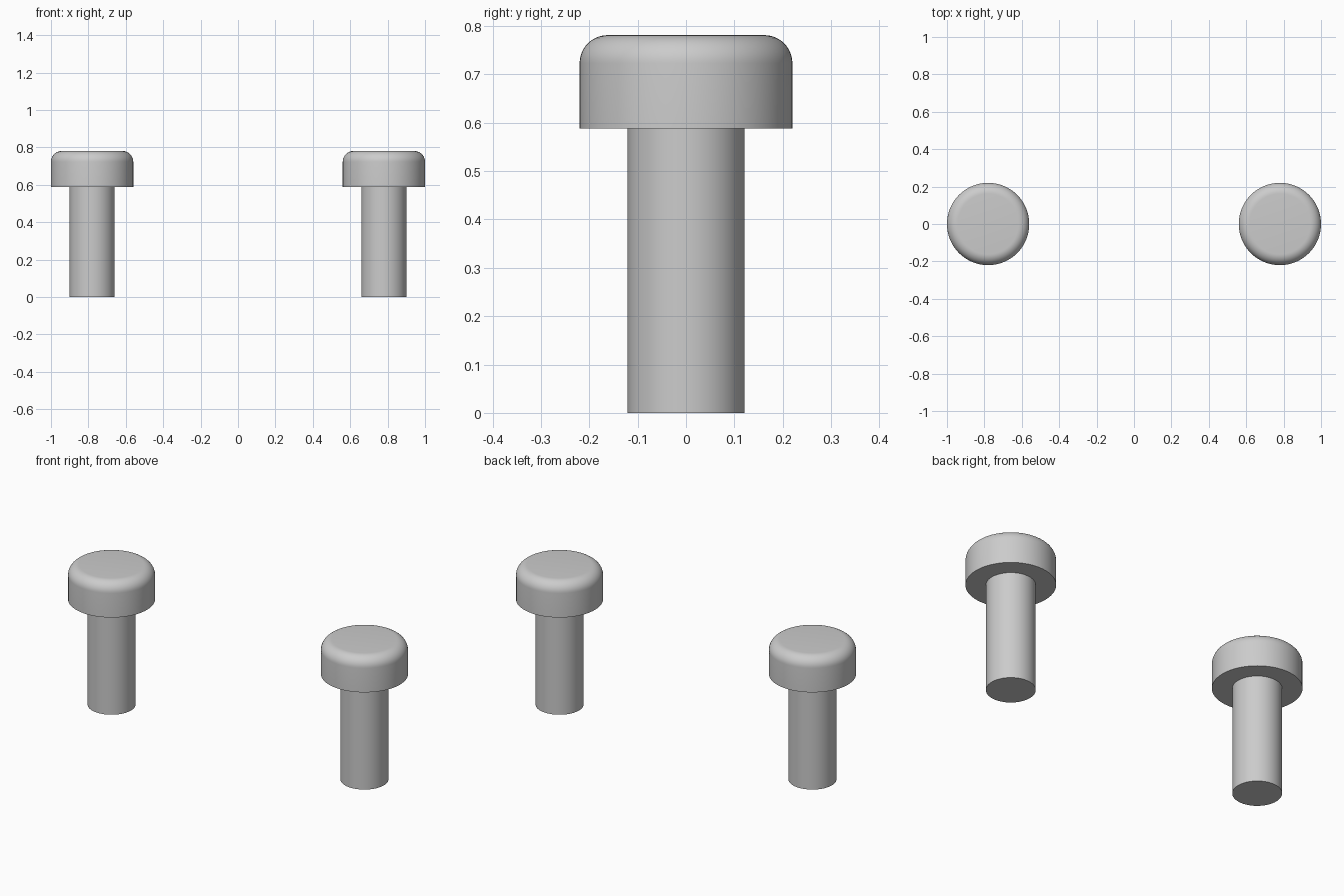
import bpy
import bmesh
from math import cos, sin, pi, radians

if "Cube" in bpy.data.objects:
    bpy.data.objects.remove(bpy.data.objects["Cube"])

SIDES = 64
HEAD_R, HEAD_Z, TOP_Z = 0.22, 0.588, 0.781
SHANK_R, FILLET = 0.121, 0.058


def lathe(name, profile, x):
    """Revolve (radius, z) points around z and close both ends."""
    bm = bmesh.new()
    rings = [[bm.verts.new((r * cos(2 * pi * i / SIDES), r * sin(2 * pi * i / SIDES), z))
              for i in range(SIDES)] for r, z in profile]
    for low, high in zip(rings, rings[1:]):
        for i in range(SIDES):
            j = (i + 1) % SIDES
            bm.faces.new((low[i], low[j], high[j], high[i]))
    bm.faces.new(rings[0][::-1])
    bm.faces.new(rings[-1])
    mesh = bpy.data.meshes.new(name)
    bm.to_mesh(mesh)
    bm.free()
    obj = bpy.data.objects.new(name, mesh)
    obj.location.x = x
    bpy.context.collection.objects.link(obj)
    bpy.ops.object.select_all(action='DESELECT')
    obj.select_set(True)
    bpy.context.view_layer.objects.active = obj
    bpy.ops.object.shade_smooth_by_angle(angle=radians(30))
    return obj


# Pin outline: shank, underside of the head, side and rounded top edge
profile = [(SHANK_R, 0), (SHANK_R, HEAD_Z), (HEAD_R, HEAD_Z)]
profile += [(HEAD_R - FILLET + FILLET * cos(a), TOP_Z - FILLET + FILLET * sin(a))
            for a in (pi / 2 * k / 10 for k in range(11))]

# Two identical headed pins, left and right
for side, x in (("left", -0.78), ("right", 0.78)):
    lathe(side + "_headed_pin", profile, x)
